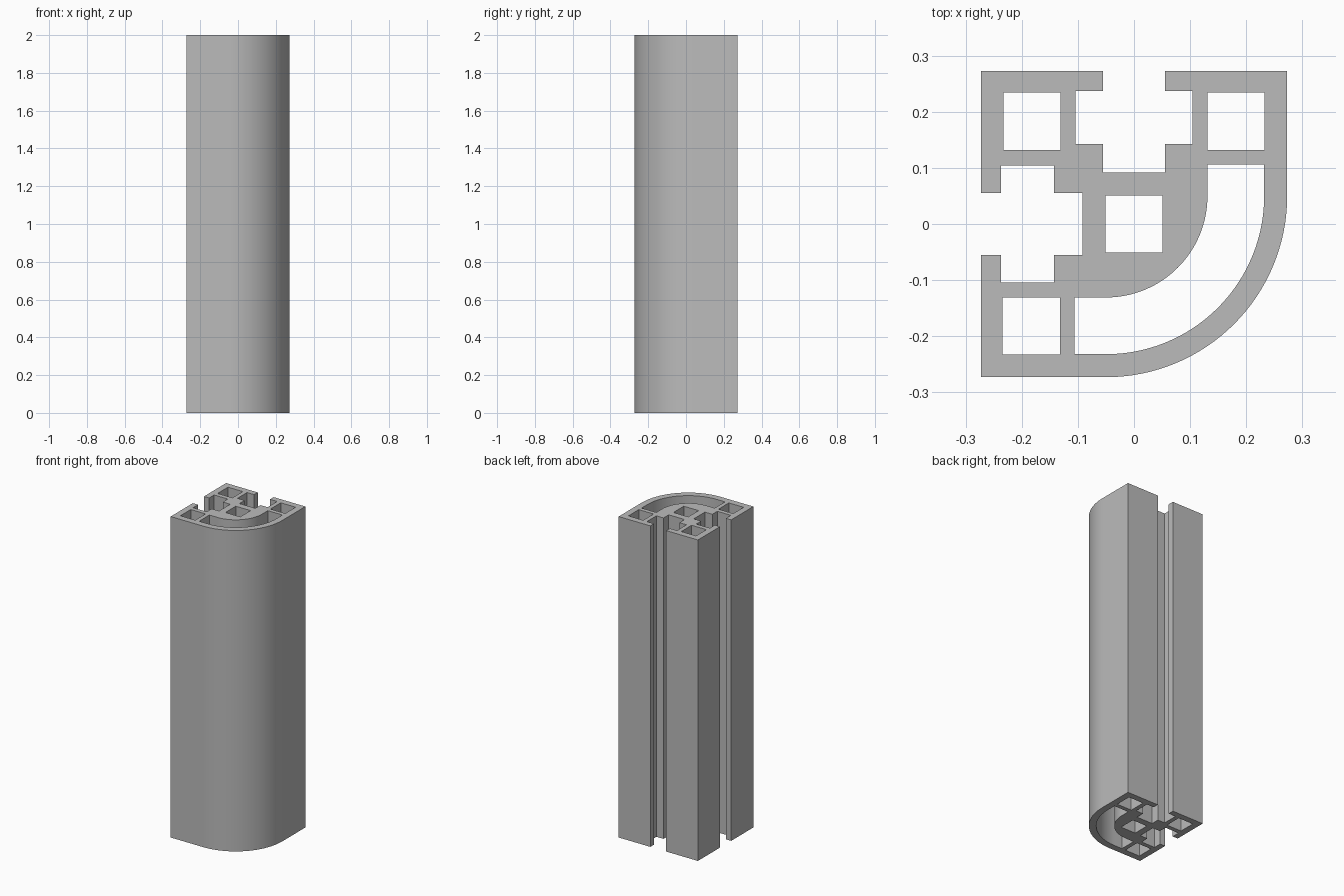
import bpy
import bmesh
from math import cos, sin, pi

HEIGHT = 2.0
EDGE = 0.273        # half width of the section
ARC_C = 0.05        # arc centre is (-ARC_C, ARC_C)
ARC_STEPS = 16      # steps per half of the quarter arc

if "Cube" in bpy.data.objects:
    bpy.data.objects.remove(bpy.data.objects["Cube"])


def half_arc(radius):
    """Eighth of a circle, ending on the mirror diagonal."""
    steps = [-pi / 4 * i / ARC_STEPS for i in range(ARC_STEPS + 1)]
    return [(-ARC_C + radius * cos(a), ARC_C + radius * sin(a)) for a in steps]


def mirror(points):
    """Reflect across the diagonal y = -x, in reverse order."""
    return [(-y, -x) for x, y in reversed(points)]


def square(cx, cy, half=0.051):
    return [(cx + sx * half, cy + sy * half)
            for sx, sy in ((-1, -1), (1, -1), (1, 1), (-1, 1))]


# Outer wall: T-slot in the back side, then the rounded corner
slot = [(0.055, 0.092), (0.055, 0.143), (0.104, 0.143),
        (0.104, 0.237), (0.055, 0.237), (0.055, EDGE)]
slot = [(-x, y) for x, y in reversed(slot)] + slot
half = slot + [(EDGE, EDGE)] + half_arc(EDGE + ARC_C)
outline = [(-EDGE, EDGE)] + half + mirror(half[:-1])

# Curved channel behind the rounded wall
outer = [(0.232, 0.106)] + half_arc(0.232 + ARC_C)
inner = [(0.131, 0.106)] + half_arc(0.131 + ARC_C)
outer += mirror(outer[:-1])
inner += mirror(inner[:-1])
channel = outer + inner[::-1]

# Square hollows in three corners and the core
hollows = [square(-0.182, 0.183), square(0.182, 0.183),
           square(-0.183, -0.182), square(0, 0)]

# Fill the section between the loops and extrude it
bm = bmesh.new()
edges = []
for loop in [outline, channel] + hollows:
    verts = [bm.verts.new((x, y, 0)) for x, y in loop]
    edges += [bm.edges.new((v, verts[i - 1])) for i, v in enumerate(verts)]
bmesh.ops.triangle_fill(bm, edges=edges, use_beauty=True)
result = bmesh.ops.extrude_face_region(bm, geom=bm.faces[:], use_keep_orig=True)
top = [g for g in result["geom"] if isinstance(g, bmesh.types.BMVert)]
bmesh.ops.translate(bm, verts=top, vec=(0, 0, HEIGHT))
bmesh.ops.recalc_face_normals(bm, faces=bm.faces[:])

mesh = bpy.data.meshes.new("extruded_profile")
bm.to_mesh(mesh)
bm.free()
profile = bpy.data.objects.new("extruded_profile", mesh)
bpy.context.collection.objects.link(profile)

# Plain grey metal
grey = bpy.data.materials.new("aluminium_grey")
grey.use_nodes = True
colour = (0.5, 0.5, 0.5, 1)
grey.diffuse_color = colour
grey.node_tree.nodes["Principled BSDF"].inputs["Base Color"].default_value = colour
mesh.materials.append(grey)

# Smooth arcs, sharp corners
bpy.ops.object.select_all(action="DESELECT")
profile.select_set(True)
bpy.context.view_layer.objects.active = profile
bpy.ops.object.shade_smooth_by_angle(angle=pi / 6)
